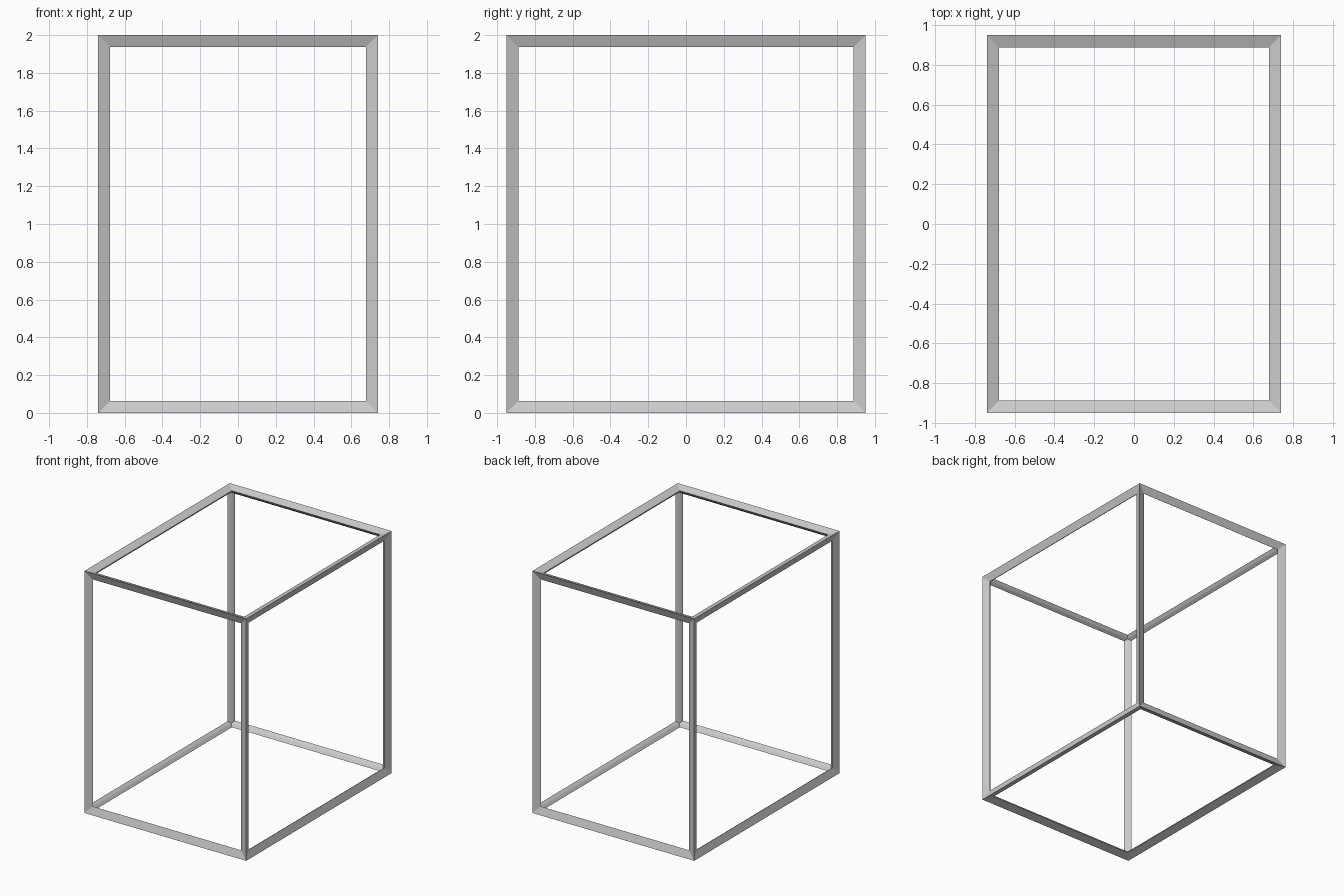
import bpy
from math import sqrt

if "Cube" in bpy.data.objects:
    bpy.data.objects.remove(bpy.data.objects["Cube"])

# Overall size and strut thickness
W, D, H, T = 1.48, 1.90, 2.0, 0.0786
P = T / sqrt(3)  # total growth of the corners past the base box

# Box that carries the frame edges
bpy.ops.mesh.primitive_cube_add(size=1, location=(0, 0, H / 2))
frame = bpy.context.object
frame.name = "box_frame"
frame.scale = (W - P, D - P, H - P)
bpy.ops.object.transform_apply(location=False, rotation=False, scale=True)

# Turn every edge into a mitred, kite-section strut
wire = frame.modifiers.new("struts", 'WIREFRAME')
wire.thickness = T
wire.offset = 0
wire.use_even_offset = True
wire.use_replace = True
